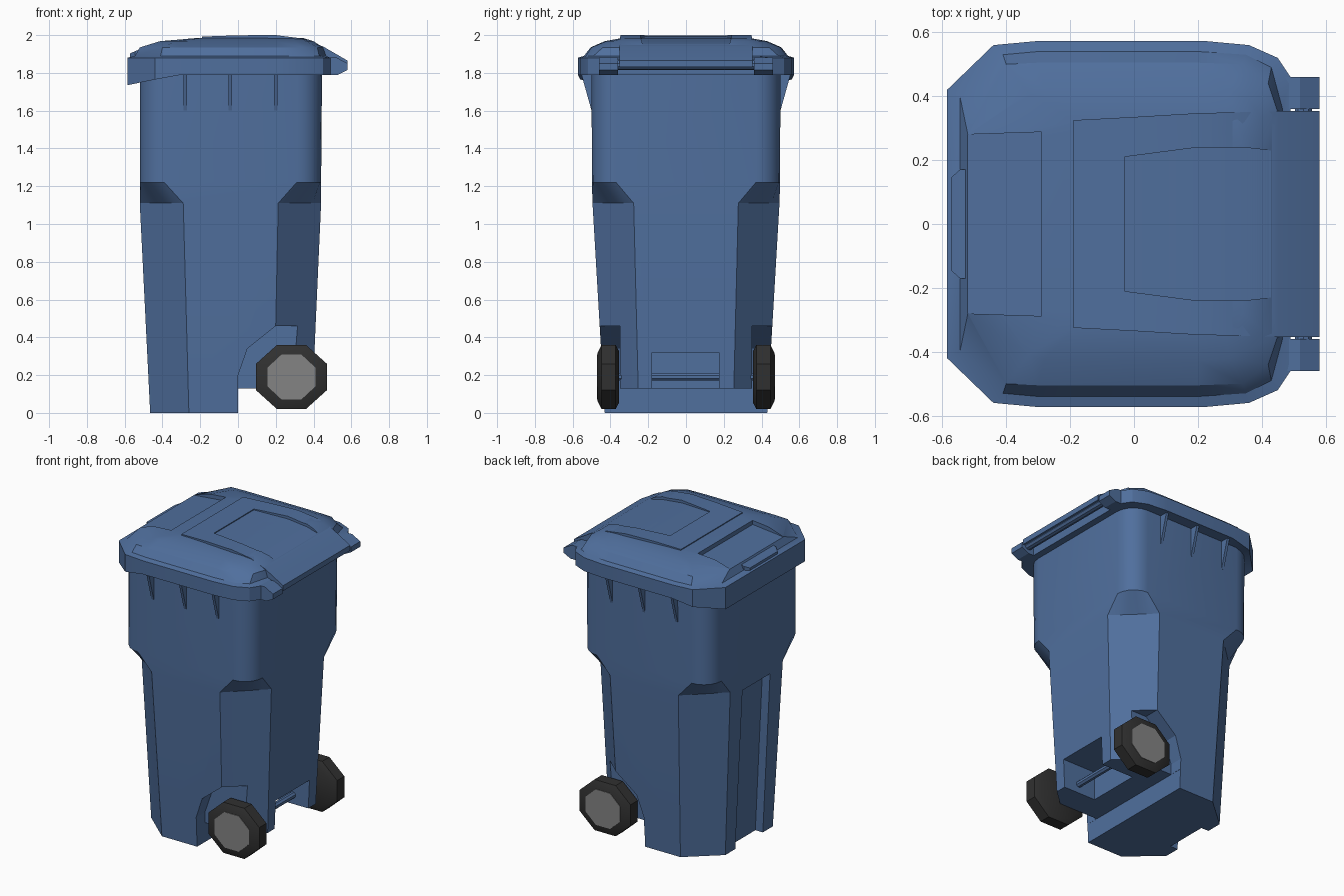
import bpy, bmesh, math

if "Cube" in bpy.data.objects:
    bpy.data.objects.remove(bpy.data.objects["Cube"])


def material(name, rgb):
    m = bpy.data.materials.new(name)
    m.diffuse_color = (*rgb, 1)
    m.use_nodes = True
    m.node_tree.nodes["Principled BSDF"].inputs["Base Color"].default_value = m.diffuse_color
    return m


BLUE = material("bin blue", (0.08, 0.16, 0.34))
BLACK = material("tyre black", (0.03, 0.03, 0.03))
GREY = material("hub grey", (0.23, 0.23, 0.23))


def loft(name, rings, mat=BLUE, smooth=True):
    """Skin closed rings of equal point count and cap both ends."""
    bm = bmesh.new()
    vs = [[bm.verts.new(p) for p in r] for r in rings]
    n = len(rings[0])
    for a, b in zip(vs, vs[1:]):
        for i in range(n):
            bm.faces.new((a[i], a[(i + 1) % n], b[(i + 1) % n], b[i]))
    bm.faces.new(vs[0])
    bm.faces.new(vs[-1])
    bmesh.ops.recalc_face_normals(bm, faces=bm.faces)
    me = bpy.data.meshes.new(name)
    bm.to_mesh(me)
    bm.free()
    me.materials.append(mat)
    ob = bpy.data.objects.new(name, me)
    bpy.context.collection.objects.link(ob)
    if smooth:
        shade(ob)
    return ob


def shade(ob):
    bpy.ops.object.select_all(action='DESELECT')
    ob.select_set(True)
    bpy.context.view_layer.objects.active = ob
    bpy.ops.object.shade_smooth_by_angle(angle=math.radians(28))


def prism(name, xz, y0, y1, mat=BLUE):
    return loft(name, [[(x, y, z) for x, z in xz] for y in (y0, y1)], mat, False)


def strip(name, stations):
    """Bar along x from stations (x, half width, bottom, top)."""
    return loft(name, [[(x, -w, lo), (x, w, lo), (x, w, hi), (x, -w, hi)]
                       for x, w, lo, hi in stations])


def box(name, x0, x1, y0, y1, z0, z1):
    return prism(name, [(x0, z0), (x1, z0), (x1, z1), (x0, z1)], y0, y1)


def cut(ob, cutters):
    for c in cutters:
        m = ob.modifiers.new("cut", 'BOOLEAN')
        m.operation, m.object, m.solver = 'DIFFERENCE', c, 'EXACT'
        bpy.context.view_layer.objects.active = ob
        bpy.ops.object.modifier_apply(modifier=m.name)
    shade(ob)


def discard(objs):
    for o in objs:
        bpy.data.objects.remove(o)


# Body: rounded corners above, wide chamfered corners below
def body_ring(z, x0, x1, y, front, back, cy, rounded):
    ring = []
    for xe, xc, s in ((x0, front, -1), (x1, back, -1), (x1, back, 1), (x0, front, 1)):
        corner = []
        for i in range(6):
            t = i / 5
            if rounded:
                u, v = math.sin(t * math.pi / 2), math.cos(t * math.pi / 2)
            else:
                u, v = t, 1 - t
            corner.append((xc + (xe - xc) * u, s * (cy + (y - cy) * v), z))
        if (xe == x0) == (s < 0):
            corner.reverse()
        ring += corner
    return ring


body = loft("bin_body", [
    body_ring(0, -.465, .39, .43, -.26, .19, .25, False),
    body_ring(1.11, -.52, .44, .495, -.29, .213, .277, False),
    body_ring(1.22, -.52, .44, .498, -.39, .31, .37, True),
    body_ring(1.82, -.52, .445, .5, -.39, .31, .37, True)])

# Cut the rear step, wheel arches, axle pocket and front groove
arch = [(.001, -.1), (.001, .2), (.05, .34), (.2, .46), (.6, .46), (.6, -.1)]
cutters = [box("step_cutter", 0, 1, -1, 1, -.5, .13),
           prism("arch_cutter", arch, .35, .8),
           prism("arch_cutter", arch, -.8, -.35),
           box("pocket_cutter", .16, .8, -.18, .175, -.2, .32),
           prism("groove_cutter", [(-.8, -.1), (-.405, -.1), (-.46, 1.03), (-.53, 1.08), (-.8, 1.08)],
                 -.145, .145)]
cut(body, cutters)
discard(cutters)


# Lid: skirt, step and shallow dome lofted from mirrored outlines
def lid_ring(half, zs):
    if not isinstance(zs, list):
        zs = [zs] * len(half)
    pts = [(x, y, z) for (x, y), z in zip(half, zs)]
    return pts + [(x, -y, z) for x, y, z in reversed(pts)]


rim = [(-.585, .42), (-.44, .56), (-.3, .573), (.22, .573), (.36, .56), (.45, .52), (.49, .46)]
inner = [(-.5, .38), (-.4, .48), (-.3, .485), (.2, .485), (.32, .48), (.4, .42), (.43, .38)]
step = [(-.545, .40), (-.41, .53), (-.3, .54), (.2, .54), (.35, .53), (.43, .49), (.465, .36)]
edge = [(-.52, .28), (-.4, .5), (-.3, .505), (.2, .505), (.34, .5), (.42, .44), (.45, .35)]
dome = [(-.42, .27), (-.33, .41), (-.28, .425), (.2, .43), (.3, .42), (.36, .39), (.4, .33)]
crown = [(-.2, .28), (-.18, .32), (-.1, .33), (.2, .33), (.28, .33), (.32, .32), (.34, .28)]
lid = loft("lid", [lid_ring(inner, 1.79),
                   lid_ring(rim, [1.735, 1.765, 1.79, 1.79, 1.79, 1.79, 1.79]),
                   lid_ring(rim, 1.88), lid_ring(step, 1.89), lid_ring(edge, 1.935),
                   lid_ring(dome, 1.968), lid_ring(crown, 1.986)])

# Raised panel running back into the hinge flap
panel = strip("lid_panel", [(-.19, .325, 1.95, 1.992), (0, .335, 1.95, 1.999), (.2, .347, 1.94, 2.0),
                            (.34, .35, 1.92, 1.982), (.45, .353, 1.88, 1.94), (.58, .353, 1.83, 1.865)])

# Sunken areas of the lid
sunk = strip("panel_cutter", [(-.03, .21, 1.992, 2.1), (.2, .24, 1.982, 2.1),
                              (.34, .24, 1.967, 2.1), (.43, .23, 1.949, 2.1)])
front_sunk = strip("front_cutter", [(-.53, .28, 1.932, 2.1), (-.29, .288, 1.951, 2.1)])
cut(lid, [sunk, front_sunk])
cut(panel, [sunk])
discard([sunk, front_sunk])

# Front grip tab
strip("lid_tab", [(-.573, .145, 1.885, 1.902), (-.545, .17, 1.885, 1.915), (-.5, .17, 1.885, 1.932)])


# Round parts along y: rings of (y, radius)
def turned(name, x, z, rings, n, mat, sx=1.0, sz=1.0):
    return loft(name, [[(x + sx * r * math.cos((i + .5) * math.tau / n), y,
                         z + sz * r * math.sin((i + .5) * math.tau / n)) for i in range(n)]
                       for y, r in rings], mat)


turned("handle_bar", .53, 1.842, [(-.38, .028), (.38, .028)], 10, BLUE)
turned("axle", .283, .19, [(-.37, .021), (.37, .021)], 8, BLUE)

for side, s in (("left", 1), ("right", -1)):
    # Handle bracket
    prism("handle_bracket_" + side, [(.4, 1.79), (.53, 1.79), (.58, 1.815), (.58, 1.85),
                                     (.52, 1.882), (.4, 1.882)], s * .36, s * .46)
    # Wheel and hub
    turned("wheel_" + side, .283, .19, [(s * .355, .165), (s * .372, .203), (s * .448, .203), (s * .468, .155)],
           8, BLACK, 1, .9)
    turned("hub_" + side, .283, .19, [(s * .36, .138), (s * .471, .138)], 8, GREY, 1, .93)
    # Gusset ribs under the rim
    for x in (-.28, -.04, .2):
        loft("rim_rib_" + side, [[(x + d, s * .48, 1.8), (x + d, s * .556, 1.8), (x + d, s * .5, 1.6),
                                  (x + d, s * .48, 1.6)] for d in (-.009, .009)], BLUE, False)
